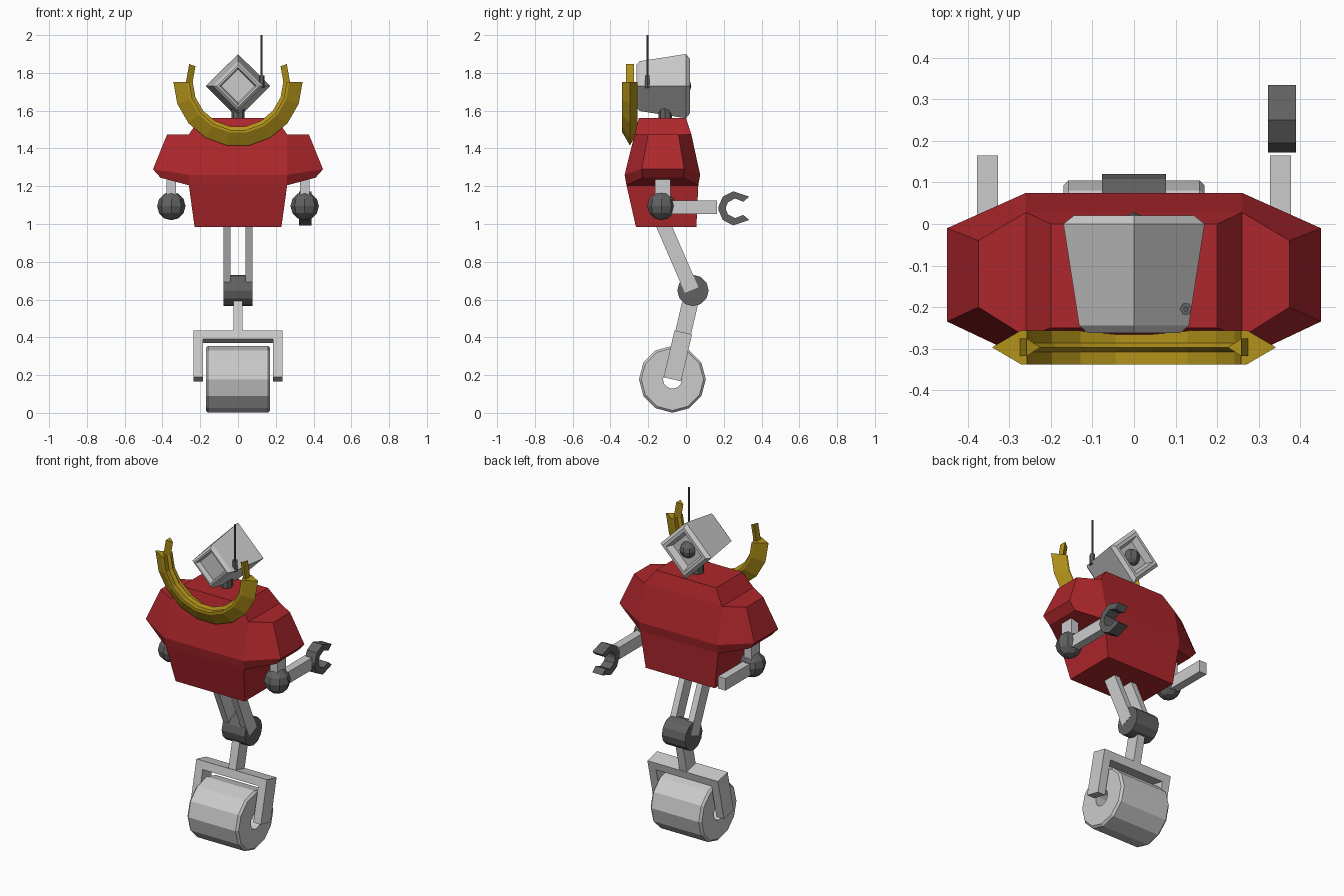
import bpy, bmesh
from math import sin, cos, pi, radians
from mathutils import Vector, Matrix

if "Cube" in bpy.data.objects:
    bpy.data.objects.remove(bpy.data.objects["Cube"])


def material(name, color):
    m = bpy.data.materials.new(name)
    m.diffuse_color = color
    m.use_nodes = True
    m.node_tree.nodes["Principled BSDF"].inputs["Base Color"].default_value = m.diffuse_color
    return m


RED = material("red_paint", (0.42, 0.02, 0.025, 1))
GOLD = material("gold", (0.45, 0.29, 0.01, 1))
DARK = material("dark_grey", (0.12, 0.12, 0.12, 1))


def finish(name, bm, mat=None):
    bmesh.ops.remove_doubles(bm, verts=bm.verts, dist=1e-5)
    bmesh.ops.recalc_face_normals(bm, faces=bm.faces)
    me = bpy.data.meshes.new(name)
    bm.to_mesh(me)
    bm.free()
    ob = bpy.data.objects.new(name, me)
    bpy.context.collection.objects.link(ob)
    if mat:
        me.materials.append(mat)
    return ob


def loft(name, rings, mat=None, loop=False):
    """Skin a list of equal-length rings; cap the ends or join them."""
    bm = bmesh.new()
    vs = [[bm.verts.new(p) for p in r] for r in rings]
    n = len(vs[0])
    pairs = list(zip(vs, vs[1:])) + ([(vs[-1], vs[0])] if loop else [])
    for a, b in pairs:
        for i in range(n):
            j = (i + 1) % n
            quad = [a[i], a[j], b[j], b[i]]
            if len({tuple(round(c, 5) for c in v.co) for v in quad}) > 2:
                bm.faces.new(quad)
    if not loop:
        bm.faces.new(vs[0])
        bm.faces.new(vs[-1])
    return finish(name, bm, mat)


def bar(name, p, q, wx, wd, mat=None):
    """Rectangular bar from p to q lying in a plane of constant x."""
    p, q = Vector(p), Vector(q)
    side = (q - p).normalized().cross(Vector((1, 0, 0))) * wd / 2
    ex = Vector((wx / 2, 0, 0))
    return loft(name, [[c + ex + side, c - ex + side, c - ex - side, c + ex - side]
                       for c in (p, q)], mat)


def round_part(name, profile, sides, centre, axis, mat=None, loop=False):
    """Rings of (offset, radius) along the x, y or z axis."""
    rings = []
    for t, r in profile:
        ring = []
        for k in range(sides):
            u, v = r * cos(2 * pi * k / sides), r * sin(2 * pi * k / sides)
            ring.append(Vector({'x': (t, u, v), 'y': (u, t, v), 'z': (u, v, t)}[axis]) + Vector(centre))
        rings.append(ring)
    return loft(name, rings, mat, loop)


def ball(name, r, centre, mat):
    bm = bmesh.new()
    bmesh.ops.create_uvsphere(bm, u_segments=8, v_segments=6, radius=r,
                              matrix=Matrix.Translation(centre))
    return finish(name, bm, mat)


# Torso with flared shoulder shell:
# inner x, z, back y, front y, then outer x, z, back y, front y
SECTIONS = [
    (.23, .985, .055, -.265, .23, .985, .055, -.265),
    (.26, 1.205, .065, -.315, .26, 1.205, .065, -.315),
    (.26, 1.205, .065, -.315, .41, 1.245, -.015, -.23),
    (.26, 1.26, .075, -.325, .45, 1.29, -.01, -.235),
    (.26, 1.475, .028, -.272, .375, 1.475, -.04, -.20),
    (.26, 1.475, .028, -.272, .26, 1.475, .028, -.272),
    (.20, 1.56, 0, -.25, .20, 1.56, 0, -.25),
]
rings = []
for xi, zi, bi, fi, xo, zo, bo, fo in SECTIONS:
    half = [(xi, bi, zi), (xo, bo, zo), (xo, fo, zo), (xi, fi, zi)]
    rings.append(half + [(-x, y, z) for x, y, z in reversed(half)])
loft("torso", rings, RED)

# Head: box standing on its edge, recessed at both ends
round_part("head", [(-.235, .088), (-.262, .10), (-.262, .112), (-.245, .132), (0, .17),
                    (.02, .145), (.02, .12), (-.02, .10)], 4, (0, 0, 1.73), 'y')
ball("eye", .048, (0, -.02, 1.73), DARK)
round_part("neck", [(1.54, .035), (1.64, .035)], 8, (0, -.11, 0), 'z', DARK)

# Antenna
round_part("antenna", [(1.72, .015), (1.785, .015), (1.785, .006), (2.0, .006)], 6,
           (.125, -.205, 0), 'z', DARK)


# Crescent: ridged outer arc and slim inner arc with longer tips
def arc(name, section, start, end, steps):
    rings = []
    for k in range(steps + 1):
        a = radians(start + (end - start) * k / steps)
        rings.append([(r * cos(a), y, 1.753 + r * sin(a)) for r, y in section])
    loft(name, rings, GOLD)


arc("crescent_outer", [(.342, -.297), (.272, -.338), (.258, -.338), (.258, -.256), (.272, -.256)], 180, 360, 9)
arc("crescent_inner", [(.275, -.318), (.24, -.297), (.275, -.276)], 160, 380, 11)

# Arms
for s, tag in ((-1, "left"), (1, "right")):
    x = s * .353
    bar(tag + "_upper_arm", (x, -.123, 1.32), (x, -.123, 1.10), .05, .082)
    ball(tag + "_elbow", .075, (x, -.13, 1.095), DARK)
    bar(tag + "_forearm", (x, -.12, 1.088), (x, .165, 1.088), .05, .072)

# Claw on the right arm, open towards +y
upper = [(.172, .01), (.195, .062), (.25, .09), (.335, .062), (.303, .035), (.26, .052), (.222, .032), (.212, .008)]
outer = upper + [(y, -z) for y, z in reversed(upper)]
bm = bmesh.new()
for i in range(len(upper)):
    a, b = upper[i], upper[(i + 1) % len(upper)]
bm.free()
cl_out = upper[:4]
cl_in = [upper[7], upper[6], upper[5], upper[4]]
out = [(y, -z) for y, z in reversed(cl_out)] + cl_out
inn = [(y, -z) for y, z in reversed(cl_in)] + cl_in
loft("claw", [[(.323, o[0], 1.083 + o[1]), (.39, o[0], 1.083 + o[1]),
               (.39, i[0], 1.083 + i[1]), (.323, i[0], 1.083 + i[1])]
              for o, i in zip(out, inn)], DARK)

# Leg: twin thigh bars, knee, shin
for s, tag in ((-1, "left"), (1, "right")):
    bar(tag + "_thigh", (s * .059, -.135, 1.03), (s * .059, .03, .65), .038, .078)
round_part("knee", [(-.077, .083), (.077, .083)], 12, (0, .037, .648), 'x', DARK)

# Shin and fork share one tilted axis ending at the wheel hub
hub = Vector((0, -.072, .178))
d = (Vector((0, .037, .648)) - hub).normalized()
bar("shin", hub + d * .24, hub + d * .47, .05, .085)
bar("fork_bridge", hub + d * .207, hub + d * .255, .47, .095)
for s, tag in ((-1, "left"), (1, "right")):
    off = Vector((s * .21, 0, 0))
    bar(tag + "_fork", hub + off, hub + off + d * .255, .05, .095)

# Hollow roller wheel with chamfered rims
round_part("wheel", [(-.17, .05), (-.17, .165), (-.158, .177), (.158, .177), (.17, .165), (.17, .05)],
           12, hub, 'x', None, True)
